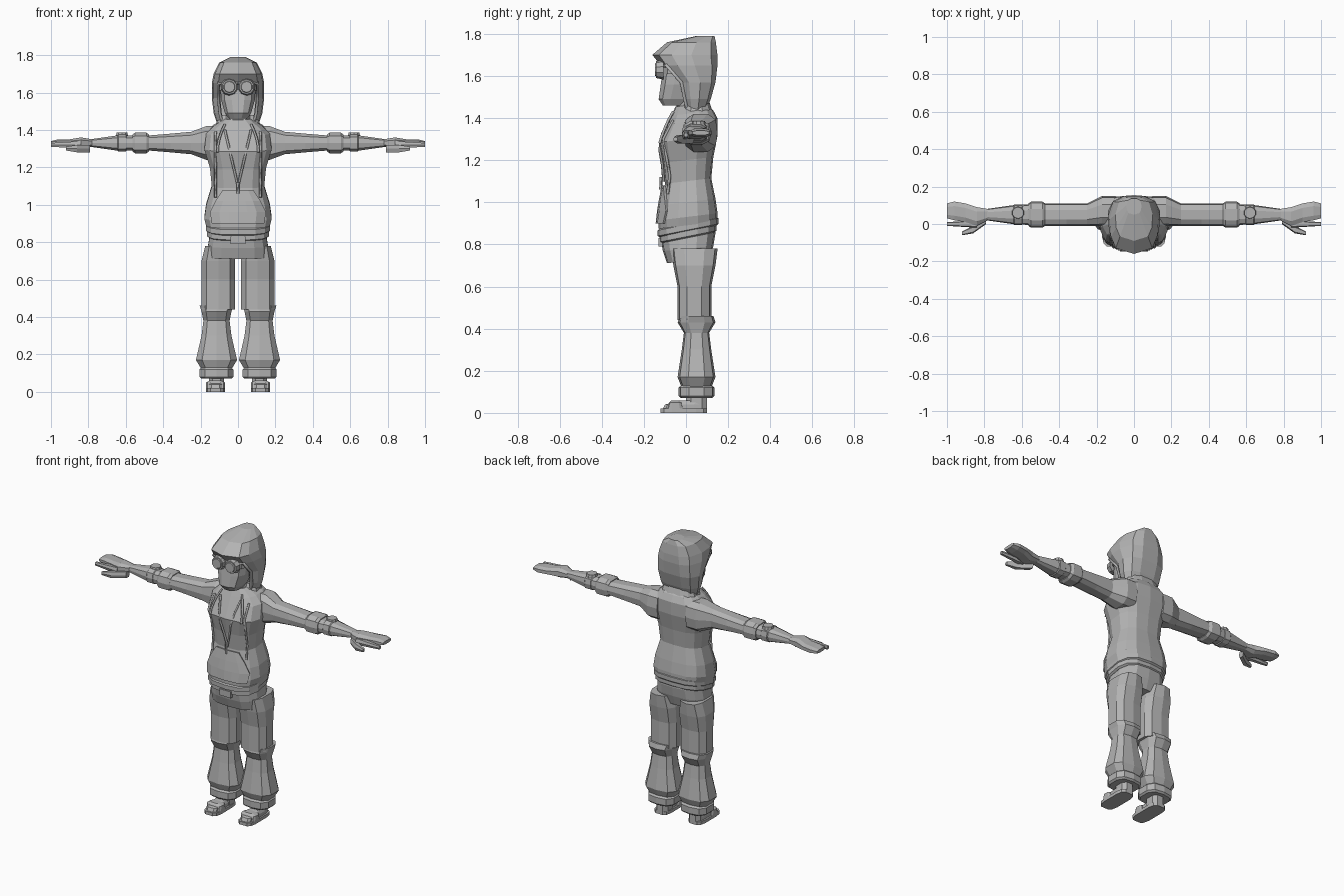
import bpy, bmesh, math
from mathutils import Vector
from mathutils.bvhtree import BVHTree

cube = bpy.data.objects.get("Cube")
if cube:
    bpy.data.objects.remove(cube, do_unlink=True)

colour = (.45, .45, .45, 1)
grey = bpy.data.materials.new("plain_grey")
grey.use_nodes = True
grey.diffuse_color = colour
grey.node_tree.nodes["Principled BSDF"].inputs["Base Color"].default_value = colour


def add_object(name, data, mirror=False):
    ob = bpy.data.objects.new(name, data)
    bpy.context.collection.objects.link(ob)
    data.materials.append(grey)
    if mirror:
        ob.modifiers.new("Mirror", 'MIRROR')
    return ob


def from_bmesh(name, bm, mirror=False):
    bmesh.ops.recalc_face_normals(bm, faces=bm.faces)
    mesh = bpy.data.meshes.new(name)
    bm.to_mesh(mesh)
    bm.free()
    return add_object(name, mesh, mirror)


def bridge(bm, rings, closed=True):
    """Join neighbouring rings or rows of points with quads."""
    loops = [[bm.verts.new(p) for p in ring] for ring in rings]
    for lower, upper in zip(loops, loops[1:]):
        for i in range(0 if closed else 1, len(lower)):
            bm.faces.new((lower[i - 1], lower[i], upper[i], upper[i - 1]))
    return loops


def loft(name, rows, centre=(0, 0), axis='z', sides=10, power=.75, tilt=0, mirror=False):
    """Rows are (position, half width, half depth, optional y shift).
    Along x, the half width is a half height. Tilt raises the back."""
    reach = math.cos(math.pi / sides)
    rings = []
    for position, width, depth, *shift in rows:
        ring = []
        for i in range(sides):
            angle = math.tau * (i + .5) / sides
            u, y = [math.copysign(min(1, abs(c) / reach) ** power, c)
                    for c in (math.cos(angle), math.sin(angle))]
            u = centre[0] + width * u
            y = centre[1] + depth * y + sum(shift)
            ring.append((u, y, position + tilt * y) if axis == 'z' else (position, y, u))
        rings.append(ring)
    bm = bmesh.new()
    loops = bridge(bm, rings)
    bm.faces.new(loops[0])
    bm.faces.new(loops[-1])
    return from_bmesh(name, bm, mirror)


def band(name, middle, width, depth, length, **options):
    """Short ring of cloth with bevelled edges."""
    rows = []
    for side in (-1, 1):
        edge = (middle + side * length / 2, width - .01, depth - .01)
        face = (middle + side * length / 3, width, depth)
        rows += [edge, face] if side < 0 else [face, edge]
    return loft(name, rows, **options)


def tube(name, points, radius=.007, mirror=True):
    curve = bpy.data.curves.new(name, 'CURVE')
    curve.dimensions = '3D'
    curve.bevel_depth = radius
    curve.bevel_resolution = 0
    curve.use_fill_caps = True
    spline = curve.splines.new('POLY')
    spline.points.add(len(points) - 1)
    for point, place in zip(spline.points, points):
        point.co = (*place, 1)
    return add_object(name, curve, mirror)


def disc(name, centre, radius, depth, facing_front=False):
    bm = bmesh.new()
    bmesh.ops.create_cone(bm, cap_ends=True, segments=10, radius1=radius,
                          radius2=radius * .85, depth=depth)
    for v in bm.verts:
        x, y, z = v.co
        v.co = Vector(centre) + Vector((x, -z, y) if facing_front else (x, y, z))
    return from_bmesh(name, bm, True)


# Sweatshirt body and hem
trunk = dict(centre=(0, .01), sides=14)
sweatshirt = loft("sweatshirt", [
    (.89, .17, .14), (.93, .18, .14), (1, .17, .13), (1.1, .14, .11), (1.2, .15, .12),
    (1.3, .18, .14), (1.38, .17, .12, .02), (1.42, .13, .1, .02), (1.46, .07, .07, .01)],
    tilt=.12, **trunk)
band("hem_band", .88, .17, .145, .04, tilt=.2, **trunk)

bm = bmesh.new()
bm.from_mesh(sweatshirt.data)
cloth = BVHTree.FromBMesh(bm)
bm.free()


def on_chest(x, z, lift=.005):
    """Point just in front of the sweatshirt."""
    hit = cloth.ray_cast(Vector((x, -1, z)), Vector((0, 1, 0)))[0]
    return (x, (hit.y if hit else 0) - lift, z)


# Front pocket, laid over the belly
bm = bmesh.new()
bridge(bm, [[on_chest(width * i / 3, z, .014) for i in range(-3, 4)]
            for z, width in ((.9, .14), (.96, .15), (1.02, .12), (1.08, .08))], closed=False)
pocket = from_bmesh("front_pocket", bm)
pocket.modifiers.new("Thickness", 'SOLIDIFY').thickness = .012

# Neckline, zip, drawstrings and side seams
steps = [i / 4 for i in range(5)]
tube("neckline", [on_chest(.07 * t, 1.1 + .3 * t) for t in steps])
tube("zip_pull", [on_chest(0, z, .015) for z in (1.06, 1.12)], mirror=False)
tube("drawstring", [on_chest(.11 - .04 * t * t, 1.28 + .15 * t, .012) for t in steps])
tube("side_seam", [on_chest(.12, 1.04 + .35 * t) for t in steps])

# Arms with cuffs, wrist bands and dials
arm = dict(centre=(1.33, .05), axis='x', mirror=True)
loft("arm", [(.1, .09, .08, .02), (.17, .09, .08, .02), (.25, .06, .06), (.36, .05, .06),
             (.48, .04, .06), (.65, .04, .05), (.79, .02, .03)], **arm)
band("sleeve_cuff", .52, .055, .07, .09, **arm)
band("wrist_band", .62, .045, .055, .06, **arm)
disc("wrist_dial", (.62, .06, 1.37), .036, .03)

# Hands: joined fingers, separate forefinger and thumb
loft("hand", [(.78, .02, .03), (.84, .03, .05, -.01), (.9, .02, .05, .01),
              (.96, .02, .05, .02), (1, .01, .04, .02)], sides=8, **arm)
finger = dict(axis='x', sides=6, mirror=True)
loft("forefinger", [(.84, .02, .02), (1, .01, .01)], centre=(1.32, 0), **finger)
loft("thumb", [(.79, .02, .02, .02), (.86, .02, .02, -.03), (.92, .01, .01, -.05)],
     centre=(1.3, 0), **finger)

# Neck and face
loft("neck", [(1.38, .07, .07), (1.52, .06, .06)], centre=(0, .02))
loft("face", [(1.46, .05, .06, -.05), (1.49, .07, .09, -.04), (1.56, .09, .1, -.02),
              (1.7, .1, .1)], sides=12)

# Goggles
disc("goggle_frame", (.046, -.125, 1.63), .047, .034, facing_front=True)
disc("goggle_lens", (.046, -.143, 1.63), .034, .008, facing_front=True)
loft("goggle_strap", [(z, .11, .11) for z in (1.61, 1.64)], sides=12)

# Hood: a shell whose lower rows are left open at the front
outline = [(0, 0), (.75, .1), (.95, .3), (1, .6), (.8, .9), (.4, 1)]
outline += [(-x, depth) for x, depth in outline[:0:-1]]
rings = []
for z, width, front in ((1.43, .11, 0), (1.49, .13, -.02), (1.57, .14, -.04), (1.65, .14, -.12),
                        (1.7, .13, -.16), (1.76, .1, -.09), (1.79, .04, .05)):
    back = .15 - (z - 1.67) ** 2
    rings.append([(x * width, front + (back - front) * depth, z) for x, depth in outline])
bm = bmesh.new()
loops = bridge(bm, rings)
bm.faces.new(loops[-1])
opening = {face for loop in loops[:3] for face in loop[0].link_faces}
bmesh.ops.delete(bm, geom=list(opening), context='FACES')
hood = from_bmesh("hood", bm)
hood.modifiers.new("Thickness", 'SOLIDIFY').thickness = .014
tube("hood_rim", [ring[1] for ring in rings[:4]] + [rings[3][0]], radius=.01)
loft("hood_collar", [(1.42, .12, .08), (1.48, .1, .06)], centre=(0, .05), sides=12)

# Trousers: hips, waistband, buckle and two baggy legs
loft("trouser_hips", [(.72, .16, .1), (.78, .16, .12), (.84, .15, .13), (.88, .15, .12)],
     tilt=.1, **trunk)
band("waistband", .85, .165, .135, .04, tilt=.2, **trunk)
loft("buckle", [(.79, .04, .02), (.83, .04, .02)], centre=(0, -.11), sides=4)
loft("thigh", [(.78, .07, .11), (.7, .09, .1), (.6, .09, .08), (.44, .09, .08)],
     centre=(.105, .04), mirror=True)
shin = dict(centre=(.115, .05), mirror=True)
loft("shin", [(.46, .09, .08), (.43, .08, .09), (.38, .07, .06), (.3, .08, .07),
              (.17, .11, .09), (.12, .08, .07)], **shin)
band("trouser_cuff", .1, .09, .085, .06, **shin)

# Ankles and sandals
loft("ankle", [(.02, .04, .05), (.13, .04, .05)], sides=8, **shin)
shoe = dict(centre=(.12, -.01), sides=12, power=.5, mirror=True)
loft("sole", [(z, .05, .11) for z in (0, .02)], **shoe)
loft("foot", [(.02, .04, .1), (.04, .04, .09), (.06, .03, .05, .04)], **shoe)
loft("sandal_strap", [(.02, .05, .04, -.04), (.05, .05, .03, -.04), (.06, .03, .02, -.04)], **shoe)
